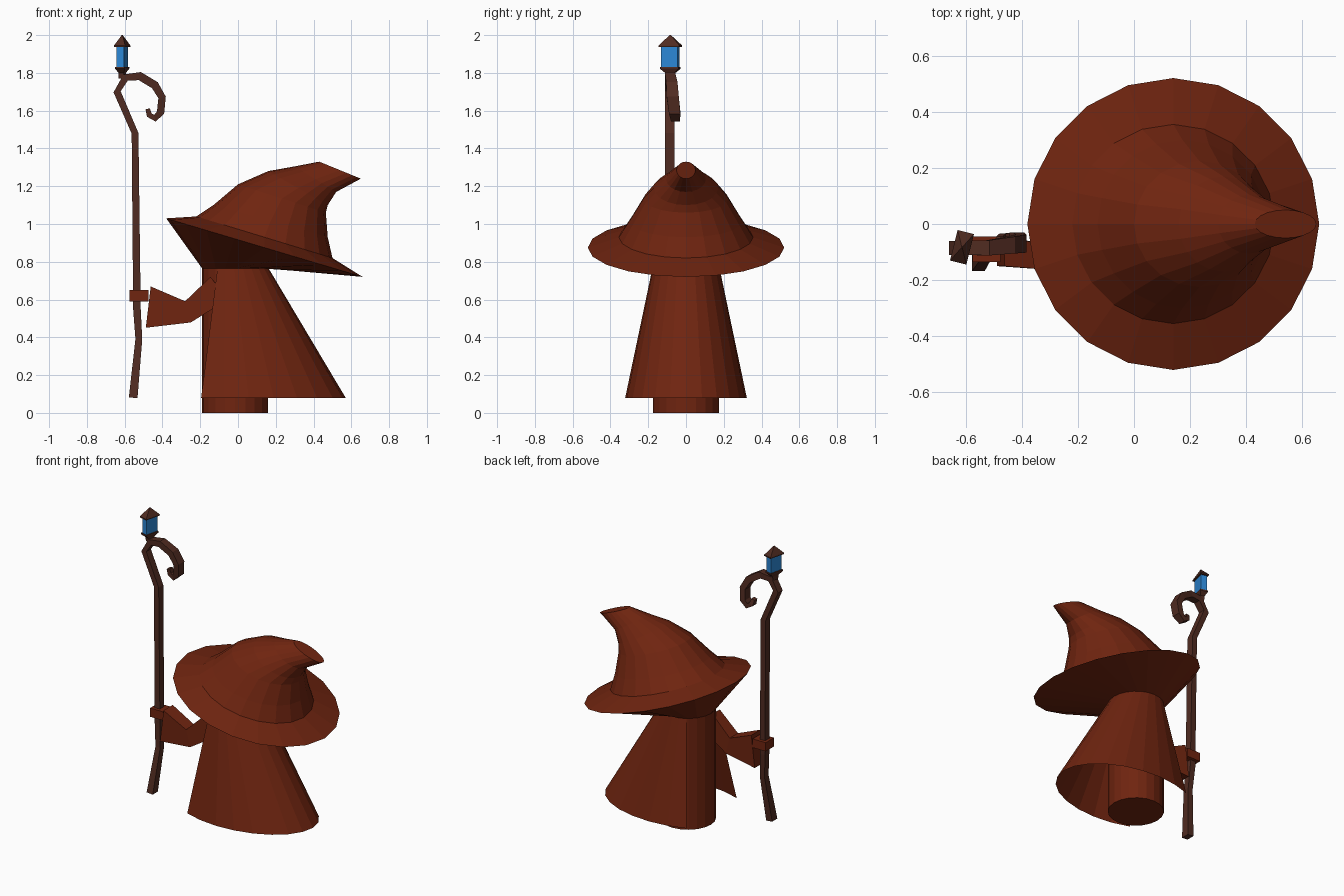
import bpy
from math import sin, cos, radians, pi
from mathutils import Vector, Matrix

cube = bpy.data.objects.get("Cube")
if cube:
    bpy.data.objects.remove(cube, do_unlink=True)


def material(name, colour):
    m = bpy.data.materials.new(name)
    m.use_nodes = True
    m.diffuse_color = (*colour, 1)
    m.node_tree.nodes["Principled BSDF"].inputs["Base Color"].default_value = (*colour, 1)
    return m


RED = material("russet cloth", (0.16, 0.018, 0.005))
WOOD = material("dark wood", (0.08, 0.024, 0.015))
BLUE = material("blue glass", (0.025, 0.24, 0.66))


def loft(name, rings, mat, closed=True, caps=(True, True)):
    """Skin a list of equal-length point rings."""
    n = len(rings[0])
    verts = [p for ring in rings for p in ring]
    faces = []
    for r in range(len(rings) - 1):
        for i in range(n if closed else n - 1):
            j = (i + 1) % n
            faces.append((r * n + i, r * n + j, (r + 1) * n + j, (r + 1) * n + i))
    if caps[0]:
        faces.append(tuple(reversed(range(n))))
    if caps[1]:
        faces.append(tuple(range(len(verts) - n, len(verts))))
    mesh = bpy.data.meshes.new(name)
    mesh.from_pydata(verts, [], faces)
    mesh.materials.append(mat)
    ob = bpy.data.objects.new(name, mesh)
    bpy.context.collection.objects.link(ob)
    return ob


def tilted_ring(x0, z0, x1, z1, half_width, n=20):
    """Ellipse whose front-to-back axis runs from (x0, z0) to (x1, z1)."""
    ring = []
    for i in range(n):
        a = 2 * pi * i / n
        t = (1 + cos(a)) / 2
        ring.append((x0 + (x1 - x0) * t, half_width * sin(a), z0 + (z1 - z0) * t))
    return ring


def sweep(name, path, mat):
    """Rectangular section along points (x, y, z, half_height, half_depth)."""
    pts = [Vector(p[:3]) for p in path]
    rings = []
    for i, p in enumerate(path):
        tan = pts[min(i + 1, len(pts) - 1)] - pts[max(i - 1, 0)]
        tan.y = 0
        side = Vector((-tan.z, 0, tan.x)).normalized() * p[3]
        depth = Vector((0, p[4], 0))
        rings.append([pts[i] + side * s + depth * d
                      for s, d in ((-1, -1), (1, -1), (1, 1), (-1, 1))])
    return loft(name, rings, mat)


# Body column under the robe
loft("body", [tilted_ring(-0.19, z, 0.16, z, 0.175) for z in (0, 0.765)], RED)


# Robe, open towards -x
def robe_arc(cx, rx, ry, z):
    angles = [radians(-122 + 244 * i / 16) for i in range(17)]
    return [(cx + rx * cos(a), ry * sin(a), z) for a in angles]


loft("robe", [robe_arc(0.07, 0.5, 0.322, 0.08), robe_arc(-0.015, 0.177, 0.178, 0.765)],
     RED, closed=False, caps=(False, False))

# Hat: funnel underside, tilted brim, bent crown and oval tip
hat_profile = [
    (-0.19, 0.765, 0.16, 0.765, 0.175),
    (-0.38, 1.03, 0.66, 0.72, 0.52),
    (-0.22, 1.04, 0.50, 0.82, 0.355),
    (-0.13, 1.10, 0.475, 0.93, 0.30),
    (0.00, 1.21, 0.465, 1.06, 0.225),
    (0.16, 1.28, 0.475, 1.10, 0.17),
    (0.30, 1.305, 0.52, 1.17, 0.105),
    (0.43, 1.33, 0.65, 1.24, 0.05),
]
loft("hat", [tilted_ring(*p) for p in hat_profile], RED)

# Sleeve and hand
sweep("sleeve", [
    (-0.10, -0.12, 0.66, 0.075, 0.04),
    (-0.265, -0.12, 0.535, 0.058, 0.045),
    (-0.475, -0.10, 0.56, 0.11, 0.05),
], RED)
sweep("hand", [(-0.575, -0.09, 0.62, 0.03, 0.045), (-0.475, -0.09, 0.62, 0.03, 0.045)], RED)

# Crooked staff with curled head
sweep("staff", [
    (-0.555, -0.14, 0.08, 0.023, 0.028),
    (-0.525, -0.10, 0.39, 0.018, 0.022),
    (-0.535, -0.09, 0.55, 0.020, 0.023),
    (-0.545, -0.085, 1.48, 0.018, 0.025),
    (-0.64, -0.085, 1.70, 0.019, 0.025),
    (-0.595, -0.085, 1.775, 0.020, 0.025),
    (-0.52, -0.085, 1.783, 0.022, 0.027),
    (-0.44, -0.075, 1.735, 0.022, 0.030),
    (-0.402, -0.07, 1.67, 0.020, 0.032),
    (-0.41, -0.06, 1.59, 0.020, 0.030),
    (-0.44, -0.055, 1.56, 0.018, 0.024),
    (-0.47, -0.055, 1.577, 0.015, 0.020),
    (-0.478, -0.06, 1.61, 0.012, 0.016),
], WOOD)


# Lantern on top of the staff
def lantern_ring(hx, hy, z):
    turn = Matrix.Rotation(radians(-14), 3, 'Z')
    return [turn @ Vector((sx * hx, sy * hy, 0)) + Vector((-0.613, -0.083, z))
            for sx, sy in ((-1, -1), (1, -1), (1, 1), (-1, 1))]


loft("lantern_base", [lantern_ring(0.014, 0.02, 1.77), lantern_ring(0.014, 0.025, 1.80),
                      lantern_ring(0.026, 0.05, 1.822), lantern_ring(0.026, 0.05, 1.832)], WOOD)
loft("lantern_glass", [lantern_ring(0.02, 0.045, 1.832), lantern_ring(0.02, 0.045, 1.942)], BLUE)
loft("lantern_roof", [lantern_ring(0.03, 0.056, 1.938), lantern_ring(0.03, 0.056, 1.946),
                      lantern_ring(0.002, 0.003, 2.0)], WOOD)
